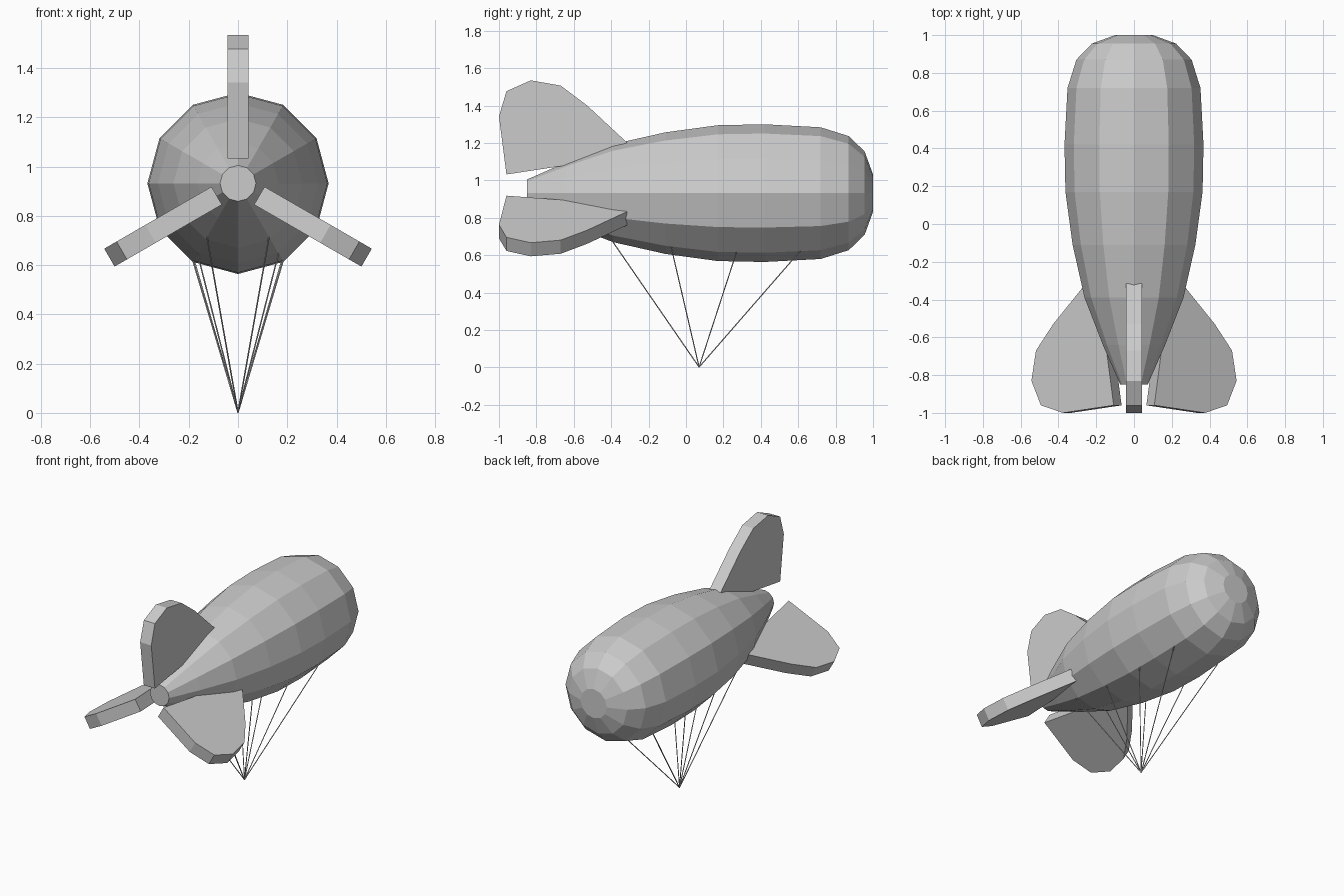
import bpy, bmesh
from math import sin, cos, pi
from mathutils import Vector, Matrix

if "Cube" in bpy.data.objects:
    bpy.data.objects.remove(bpy.data.objects["Cube"])

AXIS_Z = 0.932
SIDES = 12


def make_object(name, bm):
    bmesh.ops.recalc_face_normals(bm, faces=bm.faces[:])
    mesh = bpy.data.meshes.new(name)
    bm.to_mesh(mesh)
    bm.free()
    obj = bpy.data.objects.new(name, mesh)
    bpy.context.collection.objects.link(obj)
    return obj


# Hull: twelve-sided lathe along y, given as (y, radius)
hull_profile = [(-0.85, 0.073), (-0.64, 0.165), (-0.39, 0.262), (-0.11, 0.325),
                (0.17, 0.363), (0.42, 0.368), (0.72, 0.352), (0.87, 0.305),
                (0.955, 0.223), (1.0, 0.1)]
bm = bmesh.new()
rings = []
for y, r in hull_profile:
    rings.append([bm.verts.new((r * cos(2 * pi * i / SIDES), y,
                                AXIS_Z + r * sin(2 * pi * i / SIDES)))
                  for i in range(SIDES)])
for a, b in zip(rings, rings[1:]):
    for i in range(SIDES):
        j = (i + 1) % SIDES
        bm.faces.new((a[i], a[j], b[j], b[i]))
bm.faces.new(rings[0])
bm.faces.new(rings[-1])
make_object("hull", bm)

# Tail fins: one thick outline (y, distance from axis), turned in thirds
fin_outline = [(-0.315, 0.27), (-0.53, 0.47), (-0.67, 0.575), (-0.83, 0.603),
               (-0.96, 0.545), (-1.0, 0.41), (-0.96, 0.1), (-0.65, 0.147),
               (-0.45, 0.2)]
for name, angle in (("top_fin", 0), ("left_fin", 2 * pi / 3), ("right_fin", -2 * pi / 3)):
    bm = bmesh.new()
    face = bm.faces.new([bm.verts.new((-0.042, y, z)) for y, z in fin_outline])
    out = bmesh.ops.extrude_face_region(bm, geom=[face], use_keep_orig=True)
    moved = [g for g in out["geom"] if isinstance(g, bmesh.types.BMVert)]
    bmesh.ops.translate(bm, verts=moved, vec=(0.084, 0, 0))
    bm.transform(Matrix.Translation((0, 0, AXIS_Z)) @ Matrix.Rotation(angle, 4, 'Y'))
    make_object(name, bm)

# Mooring ropes: four pairs gathered at one ground point
ground = Vector((0, 0.07, 0.002))
anchors = [(-0.42, 0.252), (-0.08, 0.329), (0.27, 0.365), (0.61, 0.358)]
for n, (y, r) in enumerate(anchors):
    for side in (-1, 1):
        top = Vector((side * r * cos(pi / 3), y, AXIS_Z - r * sin(pi / 3)))
        d = top - ground
        bm = bmesh.new()
        bmesh.ops.create_cone(bm, cap_ends=True, segments=6, radius1=0.003,
                              radius2=0.003, depth=d.length)
        bm.transform(Matrix.Translation((top + ground) / 2)
                     @ d.to_track_quat('Z', 'Y').to_matrix().to_4x4())
        make_object(f"rope_{n + 1}_{'left' if side < 0 else 'right'}", bm)
